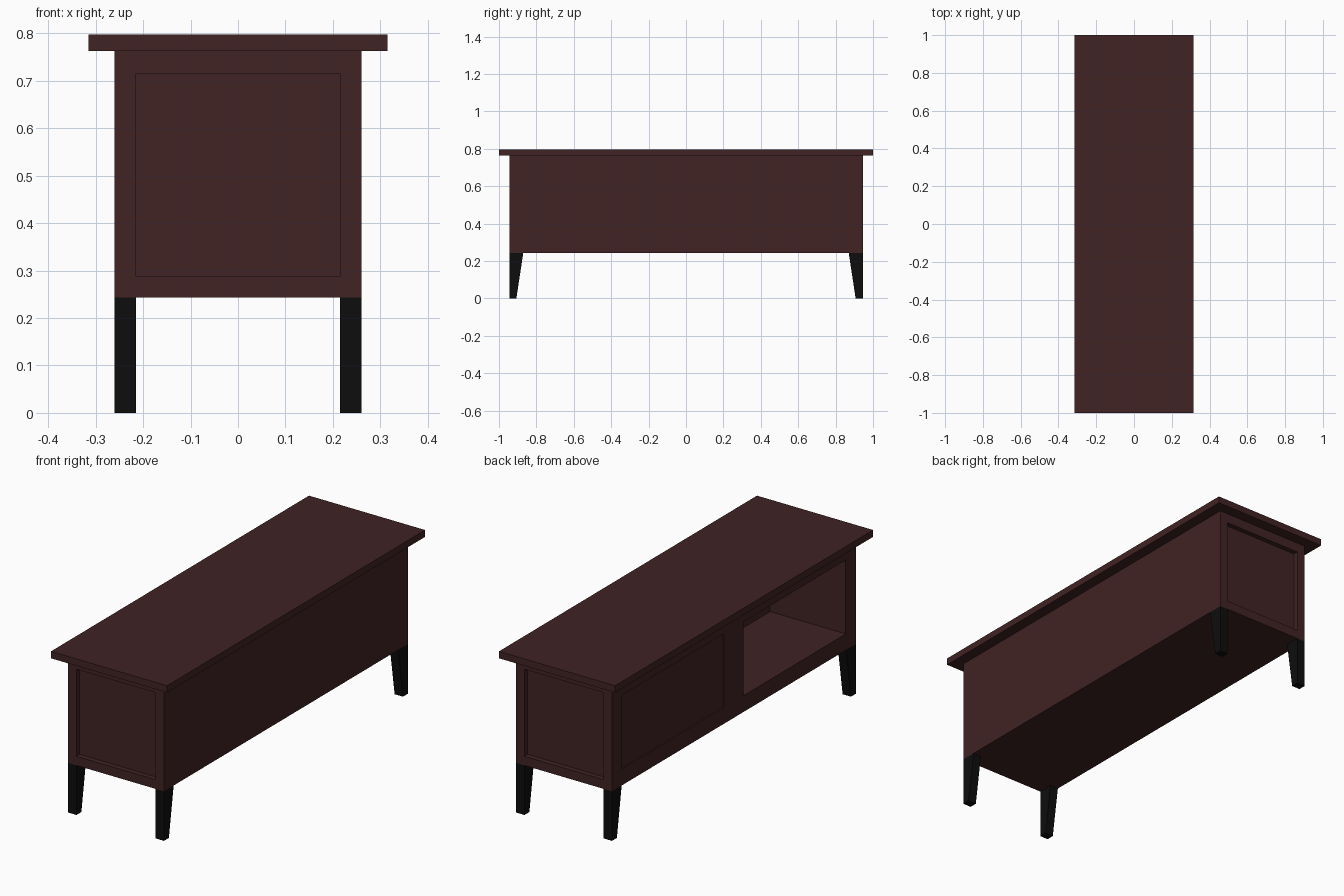
import bpy, bmesh

if "Cube" in bpy.data.objects:
    bpy.data.objects.remove(bpy.data.objects["Cube"])


def material(name, rgb):
    m = bpy.data.materials.new(name)
    m.diffuse_color = (*rgb, 1)
    m.use_nodes = True
    m.node_tree.nodes["Principled BSDF"].inputs["Base Color"].default_value = m.diffuse_color
    return m


WOOD = material("dark red wood", (0.052, 0.0165, 0.0175))
BLACK = material("black", (0.004, 0.004, 0.004))


def box(name, x, y, z, mat=WOOD):
    """Axis-aligned box given by (min, max) ranges."""
    bm = bmesh.new()
    bmesh.ops.create_cube(bm, size=1)
    for v in bm.verts:
        v.co = [r[0] if c < 0 else r[1] for c, r in zip(v.co, (x, y, z))]
    me = bpy.data.meshes.new(name)
    bm.to_mesh(me)
    bm.free()
    me.materials.append(mat)
    ob = bpy.data.objects.new(name, me)
    bpy.context.collection.objects.link(ob)
    return ob


def cut(target, x, y, z):
    """Cut a box-shaped recess out of the target."""
    cutter = box("cutter", x, y, z)
    mod = target.modifiers.new("recess", 'BOOLEAN')
    mod.operation = 'DIFFERENCE'
    mod.solver = 'EXACT'
    mod.object = cutter
    bpy.context.view_layer.objects.active = target
    bpy.ops.object.modifier_apply(modifier=mod.name)
    bpy.data.objects.remove(cutter)


# Main dimensions
W, L, Z0, Z1 = 0.26, 0.945, 0.243, 0.763
BAY_Z = (0.323, 0.685)

# Table top and cabinet body
box("table_top", (-0.315, 0.315), (-1, 1), (Z1, 0.797))
body = box("cabinet_body", (-W, W), (-L, L), (Z0, Z1))

# Recessed panels on both ends
for y in ((-L - 0.1, -L + 0.025), (L - 0.025, L + 0.1)):
    cut(body, (-0.215, 0.215), y, (0.288, 0.715))

# Open bay and shallow door recess on the -x side
cut(body, (-W - 0.1, 0.15), (-0.867, -0.075), BAY_Z)
cut(body, (-W - 0.1, -W + 0.025), (0.075, 0.867), BAY_Z)
box("door", (-W + 0.004, -W + 0.024), (0.077, 0.865), (BAY_Z[0] + 0.002, BAY_Z[1] - 0.002))

# Legs tapered on their inner side
for sx, xn in ((-1, "left"), (1, "right")):
    for sy, yn in ((-1, "front"), (1, "back")):
        xs = sorted((sx * 0.215, sx * W))
        ys = sorted((sy * 0.87, sy * L))
        leg = box(f"{yn}_{xn}_leg", xs, ys, (0, Z0), BLACK)
        for v in leg.data.vertices:
            if v.co.z < 0.1 and abs(v.co.y) < 0.9:
                v.co.y = sy * 0.907
